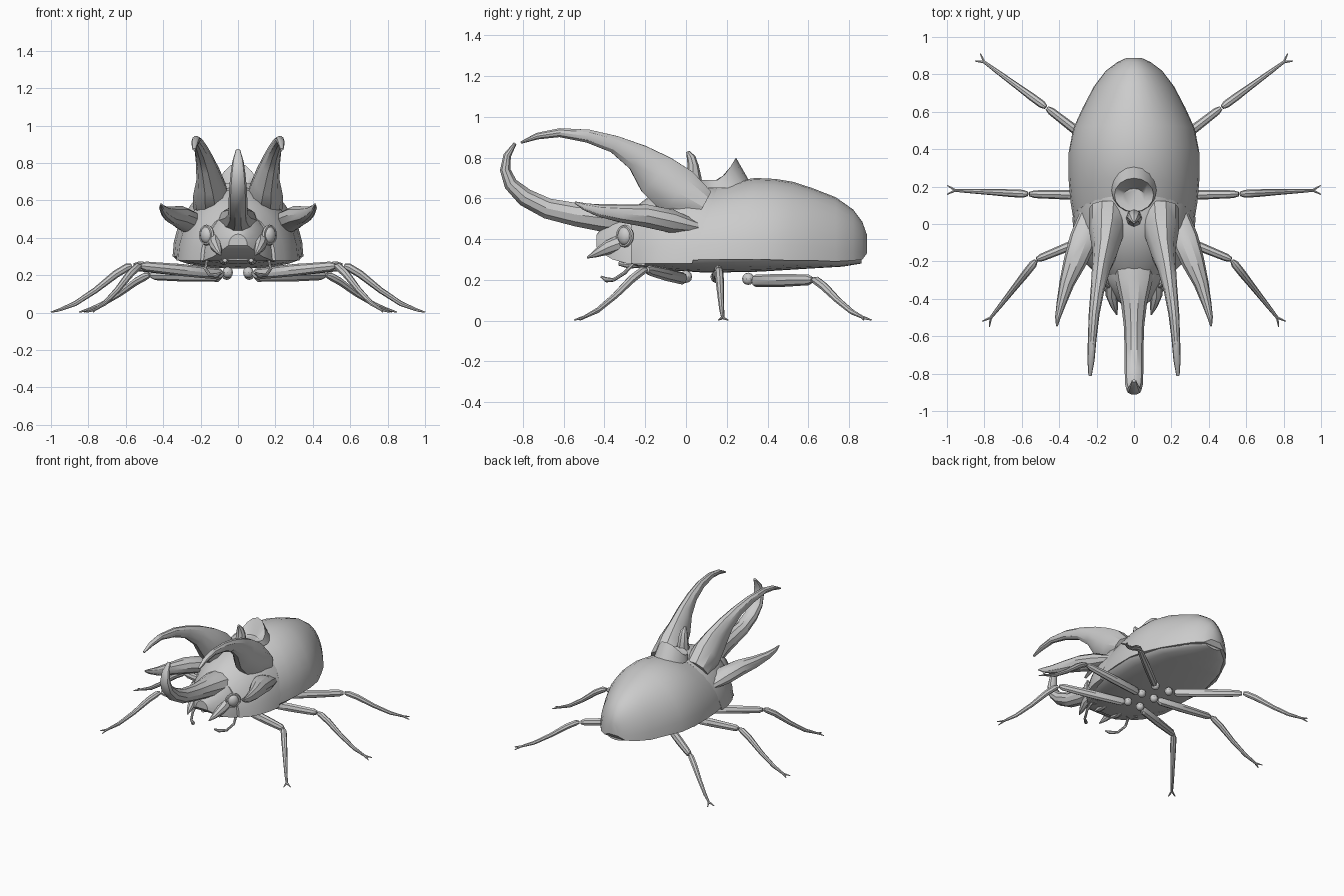
import bpy, bmesh, math
from mathutils import Vector, Matrix

if "Cube" in bpy.data.objects:
    bpy.data.objects.remove(bpy.data.objects["Cube"])

X, Z = Vector((1, 0, 0)), Vector((0, 0, 1))


def finish(name, bm, mirror=False, angle=32):
    bmesh.ops.recalc_face_normals(bm, faces=bm.faces)
    me = bpy.data.meshes.new(name)
    bm.to_mesh(me)
    bm.free()
    ob = bpy.data.objects.new(name, me)
    bpy.context.collection.objects.link(ob)
    bpy.ops.object.select_all(action='DESELECT')
    ob.select_set(True)
    bpy.context.view_layer.objects.active = ob
    bpy.ops.object.shade_smooth_by_angle(angle=math.radians(angle))
    if mirror:
        ob.modifiers.new("mirror", 'MIRROR').use_mirror_merge = False
    return ob


def loft(bm, rings):
    loops = [[bm.verts.new(p) for p in r] for r in rings]
    n = len(loops[0])
    for a, b in zip(loops, loops[1:]):
        for i in range(n):
            j = (i + 1) % n
            bm.faces.new((a[i], a[j], b[j], b[i]))
    bm.faces.new(loops[0])
    bm.faces.new(loops[-1])


def tube(bm, path, ref=X, n=10):
    """path rows: x, y, z, radius along ref, radius across"""
    pts = [Vector(p[:3]) for p in path]
    rings = []
    for i, p in enumerate(path):
        t = (pts[min(i + 1, len(pts) - 1)] - pts[max(i - 1, 0)]).normalized()
        s = (ref - t * t.dot(ref)).normalized()
        u = s.cross(t)
        rings.append([pts[i] + s * p[3] * math.cos(a) + u * p[4] * math.sin(a)
                      for a in (2 * math.pi * k / n for k in range(n))])
    loft(bm, rings)


def tube_object(name, path, ref=X, n=10, mirror=False):
    bm = bmesh.new()
    tube(bm, path, ref, n)
    return finish(name, bm, mirror)


def shell(name, stations, seg=14):
    """stations: y, half width, base z, crown z, forward lean; a dome over each"""
    bm = bmesh.new()
    rings = []
    for y, w, z0, z1, lean in stations:
        ring = []
        for k in range(seg + 1):
            a = math.pi * k / seg
            h = (z1 - z0) * math.sin(a)
            ring.append((w * math.cos(a), y + lean * h, z0 + h))
        rings.append(ring)
    loft(bm, rings)
    return finish(name, bm)


# wing cases, thorax and head
shell("wing_cases", [
    (.03, .325, .30, .655, .33), (.12, .34, .30, .685, .33), (.24, .35, .30, .70, .25),
    (.38, .35, .30, .695, .15), (.51, .325, .295, .68, .05), (.62, .275, .295, .65, 0),
    (.735, .215, .29, .605, 0), (.82, .15, .295, .545, 0), (.865, .09, .30, .485, 0),
    (.888, .04, .33, .42, 0)], 16)
shell("thorax", [
    (.03, .33, .28, .66, .33), (-.06, .32, .28, .675, .25), (-.15, .29, .28, .66, .2),
    (-.22, .25, .28, .60, .08), (-.27, .20, .28, .54, 0)])
shell("head", [
    (-.2, .20, .27, .55, 0), (-.29, .18, .28, .545, 0), (-.36, .13, .30, .51, 0),
    (-.41, .09, .33, .46, 0), (-.44, .05, .36, .42, 0)], 10)

# flat underside, a shallow bowl
shell("belly", [
    (-.32, .13, .31, .28, 0), (-.22, .22, .30, .26, 0), (-.05, .30, .295, .245, 0),
    (.1, .335, .30, .235, 0), (.36, .345, .30, .24, 0), (.6, .28, .30, .255, 0),
    (.77, .18, .30, .265, 0), (.86, .07, .31, .28, 0)], 10)

# long upper horns, one each side
tube_object("thorax_horn", [
    (.14, .08, .56, .10, .09), (.145, -.04, .63, .095, .13), (.155, -.145, .715, .068, .115),
    (.175, -.235, .80, .05, .072), (.195, -.35, .865, .037, .045), (.213, -.48, .905, .029, .034),
    (.224, -.62, .922, .023, .023), (.23, -.73, .905, .019, .017),
    (.235, -.81, .873, .009, .006)], mirror=True)

# short side horns
tube_object("side_horn", [
    (.22, .05, .46, .07, .03), (.27, -.08, .49, .075, .06), (.315, -.20, .515, .062, .058),
    (.36, -.32, .525, .04, .045), (.39, -.43, .54, .025, .03), (.407, -.5, .56, .015, .018),
    (.412, -.545, .58, .005, .005)], mirror=True)

# upswept head horn
tube_object("head_horn", [
    (0, -.18, .48, .12, .08), (0, -.3, .495, .10, .08), (0, -.42, .505, .07, .07),
    (0, -.54, .52, .055, .06), (0, -.68, .55, .05, .053), (0, -.79, .605, .05, .047),
    (0, -.86, .67, .047, .036), (0, -.887, .74, .04, .027), (0, -.877, .81, .03, .02),
    (0, -.838, .87, .012, .008)])

# small knob horn on top of the thorax
tube_object("knob_horn", [
    (0, .03, .64, .045, .05), (0, .035, .70, .04, .042), (0, .035, .76, .035, .027),
    (0, .025, .80, .025, .022), (0, .008, .83, .008, .008)], n=8)

# hollow crest behind the knob: outer base, raised rim, inner floor
bm = bmesh.new()
rows = [[], [], []]
for k in range(16):
    a = 2 * math.pi * k / 16
    s, c = math.sin(a), math.cos(a)
    lift = max(c, 0) ** 1.5
    rows[0].append((.12 * s, .18 + (.15 if c > 0 else .12) * c, .65))
    rows[1].append((.105 * s, .155 + .09 * c, .69 + .11 * lift))
    rows[2].append((.06 * s, .14 + .05 * c, .685))
loft(bm, rows)
finish("crest", bm)

# eyes: bead and rim, turned outward
turn = Matrix.Translation((.168, -.30, .415)) @ Matrix.Rotation(math.radians(-42), 4, 'Z')
bm = bmesh.new()
bmesh.ops.create_uvsphere(bm, u_segments=12, v_segments=8, radius=1,
                          matrix=turn @ Matrix.Diagonal((.03, .04, .046, 1)))
finish("eye", bm, True)
bm = bmesh.new()
ring = []
for k in range(16):
    a = 2 * math.pi * k / 16
    d = Vector((0, math.cos(a), math.sin(a)))
    ring.append([bm.verts.new(turn @ (d * (.046 + .01 * math.cos(b)) + X * .01 * math.sin(b)))
                 for b in (math.pi * j / 3 for j in range(6))])
for k in range(16):
    p, q = ring[k], ring[(k + 1) % 16]
    for j in range(6):
        bm.faces.new((p[j], q[j], q[(j + 1) % 6], p[(j + 1) % 6]))
finish("eye_rim", bm, True)

# jaws, palps and antennae
tube_object("jaw", [(.12, -.30, .39, .04, .04), (.12, -.38, .36, .032, .035),
                    (.105, -.44, .33, .02, .02), (.092, -.485, .308, .004, .004)],
            n=8, mirror=True)
tube_object("palp", [(.07, -.22, .28, .02, .02), (.075, -.28, .275, .024, .02),
                     (.07, -.33, .28, .012, .01)], n=8, mirror=True)
tube_object("antenna", [(.1, -.23, .29, .012, .012), (.165, -.26, .28, .01, .01),
                        (.175, -.30, .235, .009, .009), (.15, -.355, .2, .009, .009),
                        (.11, -.39, .2, .013, .013), (.088, -.415, .215, .006, .006)],
            ref=Z, n=8, mirror=True)

# legs: hip, femur start, knee, foot
LEGS = {
    "front_leg": ((.055, .0, .215), (.08, -.01, .205), (.52, -.19, .25), (.765, -.50, .02)),
    "middle_leg": ((.055, .15, .215), (.09, .15, .21), (.56, .16, .25), (.955, .18, .018)),
    "rear_leg": ((.06, .305, .205), (.09, .33, .195), (.465, .62, .2), (.80, .865, .02)),
}
for name, (hip, start, knee, foot) in LEGS.items():
    hip, start, knee, foot = map(Vector, (hip, start, knee, foot))
    bm = bmesh.new()
    bmesh.ops.create_uvsphere(bm, u_segments=10, v_segments=6, radius=.03,
                              matrix=Matrix.Translation(hip))
    # thick femur
    tube(bm, [(*start.lerp(knee, t), rv, rh) for t, rv, rh in
              ((0, .015, .012), (.04, .03, .024), (.5, .032, .026),
               (.94, .026, .021), (1, .014, .012))], Z, 8)
    # slim bent tibia
    top = knee + (foot - knee) * .02 + Z * .005
    shin = []
    for t, drop, r in ((0, 0, .012), (.06, .03, .021), (.22, .19, .021), (.5, .56, .016),
                       (.78, .86, .012), (1, 1, .008)):
        p = top.lerp(foot, t)
        p.z = top.z + (foot.z - top.z) * drop
        shin.append((*p, r, r))
    tube(bm, shin, Z, 8)
    # pair of claws
    d = (foot - knee)
    d.z = 0
    d.normalize()
    for a in (-.5, .5):
        e = foot + Matrix.Rotation(a, 3, 'Z') @ d * .05
        e.z = .006
        tube(bm, [(*foot, .008, .008), (*foot.lerp(e, .5), .006, .006), (*e, .003, .003)], Z, 6)
    finish(name, bm, True)

# gentle bottom contact at z = 0
for ob in [o for o in bpy.data.objects if o.name.endswith("_leg")]:
    low = min(v.co.z for v in ob.data.vertices)
    for v in ob.data.vertices:
        if v.co.z < .05:
            v.co.z -= low
